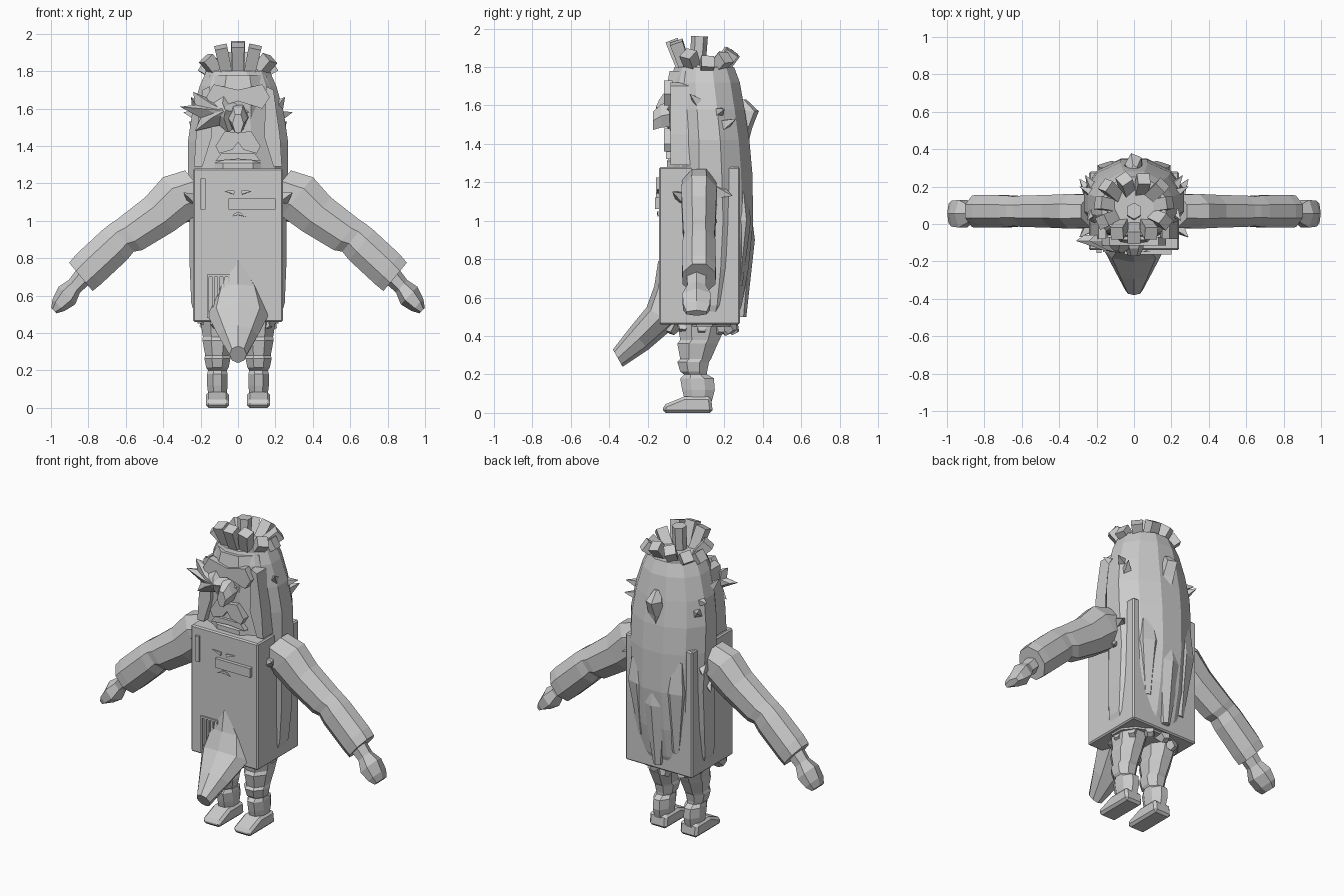
import bpy, bmesh, math, random
from mathutils import Vector as V

random.seed(4)
grey = bpy.data.materials.new("stone grey")
grey.diffuse_color = (0.6, 0.6, 0.6, 1)


def finish(name, bm, bevel=0):
    bmesh.ops.recalc_face_normals(bm, faces=bm.faces)
    me = bpy.data.meshes.new(name)
    bm.to_mesh(me)
    bm.free()
    me.materials.append(grey)
    ob = bpy.data.objects.new(name, me)
    bpy.context.collection.objects.link(ob)
    if bevel:
        m = ob.modifiers.new("bevel", "BEVEL")
        m.width, m.segments = bevel, 1
    return ob


def add_loft(bm, rings):
    loops = [[bm.verts.new(p) for p in r] for r in rings]
    n = len(loops[0])
    for a, b in zip(loops, loops[1:]):
        for i in range(n):
            j = (i + 1) % n
            bm.faces.new((a[i], a[j], b[j], b[i]))
    bm.faces.new(loops[0][::-1])
    bm.faces.new(loops[-1])


def ring(c, u, v, n=8, turn=0.5):
    c, u, v = V(c), V(u), V(v)
    return [c + u * math.cos(2 * math.pi * (i + turn) / n)
            + v * math.sin(2 * math.pi * (i + turn) / n) for i in range(n)]


def level(x, y0, y1, z, w, n=8, turn=0.5):
    """Horizontal ring spanning y0..y1 with half width w."""
    k = 1 / math.cos(math.pi / n) if turn else 1
    return ring((x, (y0 + y1) / 2, z), (w * k, 0, 0), (0, (y1 - y0) / 2 * k, 0), n, turn)


def add_box(bm, x0, x1, y0, y1, z0, z1):
    add_loft(bm, [[(x0, y0, z), (x1, y0, z), (x1, y1, z), (x0, y1, z)] for z in (z0, z1)])


def add_spike(bm, base, tip, r, n=4, end=0.05):
    """Tapered shard from base to tip; end is the tip radius as a share of r."""
    base, tip = V(base), V(tip)
    d = (tip - base).normalized()
    u = d.cross(V((0.2, 0.1, 1)) if abs(d.z) < 0.9 else V((0, 1, 0))).normalized()
    v = d.cross(u)
    add_loft(bm, [ring(base, u * r, v * r, n),
                  ring(tip, u * r * end, v * r * end, n)])


def mirror_x(pts, s):
    return [V((p[0] * s, p[1], p[2])) for p in pts]


# Cabinet torso
bm = bmesh.new()
add_box(bm, -0.24, 0.24, -0.14, 0.28, 0.46, 1.28)
finish("cabinet_body", bm, 0.008)

# Cabinet front fittings
bm = bmesh.new()
add_box(bm, -0.05, 0.2, -0.162, -0.13, 1.06, 1.12)
add_box(bm, -0.2, -0.173, -0.155, -0.13, 1.06, 1.225)
finish("front_plates", bm)
bm = bmesh.new()
for i in range(5):
    x = -0.165 + i * 0.028
    add_box(bm, x, x + 0.011, -0.15, -0.13, 0.48, 0.71)
add_box(bm, -0.165, -0.042, -0.15, -0.13, 0.70, 0.712)
add_box(bm, -0.165, -0.042, -0.15, -0.13, 0.48, 0.492)
finish("vent_grille", bm)
bm = bmesh.new()
for s in (-1, 1):
    add_spike(bm, (0.02 * s, -0.142, 1.15), (0.085 * s, -0.146, 1.165), 0.014)
    add_spike(bm, (0.0, -0.142, 1.04), (0.05 * s, -0.146, 1.02), 0.012)
finish("front_cracks", bm)

# Shaggy mantle wrapping the sides and back
bm = bmesh.new()
add_loft(bm, [level(0, y0, y1, z, w, 12) for z, w, y0, y1 in (
    (0.45, 0.215, -0.06, 0.25), (0.56, 0.25, -0.06, 0.29), (0.75, 0.258, -0.07, 0.325),
    (1.0, 0.258, -0.08, 0.35), (1.25, 0.268, -0.09, 0.345), (1.42, 0.268, -0.085, 0.33),
    (1.58, 0.245, -0.085, 0.305), (1.72, 0.205, -0.085, 0.28), (1.80, 0.17, -0.06, 0.25))])
finish("mantle", bm)

# Broad ragged locks down the back
bm = bmesh.new()
for x, z0, z1, y in ((-0.12, 1.2, 0.6, 0.30), (0.0, 1.1, 0.5, 0.32), (0.12, 1.15, 0.66, 0.30)):
    add_loft(bm, [level(x, y - 0.04, y + 0.01, z0, 0.06, 6),
                  level(x, y - 0.05, y + 0.032, (z0 + z1) / 2 + 0.1, 0.075, 6),
                  level(x, y - 0.06, y - 0.01, z1, 0.025, 6)])
finish("back_locks", bm)

# Face mask: lower collar, cheeks, brow
bm = bmesh.new()
add_loft(bm, [level(0, y0, 0.2, z, w, 8) for z, w, y0 in (
    (1.26, 0.195, -0.10), (1.31, 0.19, -0.10), (1.33, 0.17, -0.085),
    (1.5, 0.16, -0.08), (1.6, 0.17, -0.09), (1.70, 0.175, -0.10), (1.78, 0.15, -0.085))])
finish("face", bm)
bm = bmesh.new()
for s in (-1, 1):
    # brow slab, cheek lock, moustache half and lower lip
    for pts, y0, y1 in (
        (((0, 1.64), (0.0, 1.70), (0.13, 1.73), (0.17, 1.66), (0.13, 1.60)), -0.07, -0.115),
        (((0.15, 1.72), (0.19, 1.70), (0.225, 1.45), (0.235, 1.29), (0.19, 1.29), (0.14, 1.45)), 0.05, -0.08),
        (((0, 1.42), (0, 1.47), (0.07, 1.48), (0.12, 1.40), (0.10, 1.36), (0.03, 1.38)), -0.05, -0.115),
        (((0, 1.33), (0, 1.36), (0.09, 1.36), (0.12, 1.32)), -0.05, -0.105)):
        add_loft(bm, [[(x * s, y, z) for x, z in pts] for y in (y0, y1)])
finish("face_slabs", bm)

# Snout
bm = bmesh.new()
add_loft(bm, [ring((0, y, z), (w, 0, 0), (0, 0, h), 6, 0) for y, z, w, h in (
    (-0.06, 1.56, 0.06, 0.08), (-0.13, 1.545, 0.05, 0.07), (-0.172, 1.52, 0.03, 0.055))])
finish("snout", bm)

# Star shaped shard plate over one eye
bm = bmesh.new()
star = ((-0.31, 1.61), (-0.23, 1.62), (-0.24, 1.69), (-0.15, 1.65), (-0.07, 1.70), (-0.03, 1.64), (0.06, 1.58),
        (0.0, 1.53), (-0.05, 1.47), (-0.10, 1.51), (-0.23, 1.48), (-0.20, 1.55))
add_loft(bm, [[(cx + (x - cx) * k, y, 1.59 + (z - 1.59) * k) for x, z in star]
              for cx, k, y in ((-0.1, 0.8, -0.06), (-0.1, 1, -0.09), (-0.09, 0.35, -0.14), (-0.07, 0.05, -0.155))])
finish("eye_shards", bm)

# Crown of blocky tufts
bm = bmesh.new()
add_loft(bm, [level(0, -0.05, 0.23, 1.77, 0.16, 8), level(0, -0.03, 0.21, 1.81, 0.14, 8)])
for deg, r, z in ((270, 0.155, 1.94), (305, 0.16, 1.93), (338, 0.185, 1.87), (10, 0.195, 1.83),
                  (40, 0.20, 1.85), (72, 0.17, 1.88), (108, 0.17, 1.88), (140, 0.20, 1.85),
                  (170, 0.195, 1.83), (202, 0.185, 1.87), (235, 0.16, 1.93)):
    c, s = math.cos(math.radians(deg)), math.sin(math.radians(deg))
    add_spike(bm, (c * 0.10, 0.08 + s * 0.09, 1.77), (c * r, 0.08 + s * r, z), 0.042, 4, 1.15)
add_spike(bm, (0, 0.06, 1.78), (0, 0.07, 1.96), 0.04, 6, 1.1)
finish("crown_tufts", bm)

# Shards around the head, shoulders and back
bm = bmesh.new()
for s in (-1, 1):
    for b, t, r in (((0.21, 0.16, 1.56), (0.29, 0.20, 1.58), 0.04),
                    ((0.22, 0.20, 1.50), (0.26, 0.26, 1.53), 0.035),
                    ((0.22, 0.06, 1.62), (0.25, 0.02, 1.66), 0.03),
                    ((0.24, -0.02, 1.12), (0.29, -0.07, 1.15), 0.04),
                    ((0.24, 0.17, 1.15), (0.29, 0.24, 1.13), 0.045),
                    ((0.24, 0.12, 1.03), (0.29, 0.16, 0.99), 0.035)):
        add_spike(bm, mirror_x([b], s)[0], mirror_x([t], s)[0], r)
add_loft(bm, [level(0, 0.26, 0.31, 1.36, 0.015, 5), level(0, 0.24, 0.335, 1.48, 0.045, 5),
              level(0, 0.27, 0.37, 1.57, 0.04, 5), level(0, 0.25, 0.31, 1.63, 0.015, 5)])
finish("shards", bm)

# Torn fringe under the cabinet
bm = bmesh.new()
for i in range(11):
    a = 2 * math.pi * i / 11
    x, y = 0.16 * math.cos(a), 0.08 + 0.15 * math.sin(a)
    add_spike(bm, (x, y, 0.47), (x * 1.2, 0.08 + (y - 0.08) * 1.2, 0.425 + random.uniform(-0.015, 0.015)), 0.05, 4, 0.5)
finish("torn_fringe", bm)

# Drooping front horn with a blunt end
bm = bmesh.new()
add_loft(bm, [ring(c, (w, 0, 0), d, 8, 0) for c, w, d in (
    ((0, -0.11, 0.78), 0.015, (0, 0.035, -0.01)), ((0, -0.09, 0.63), 0.125, (0, 0.075, -0.03)),
    ((0, -0.13, 0.5), 0.165, (0, 0.075, -0.05)), ((0, -0.245, 0.385), 0.105, (0, 0.05, -0.055)),
    ((0, -0.355, 0.285), 0.046, (0, 0.025, -0.045)))])
finish("front_horn", bm)

for s, side in ((-1, "left"), (1, "right")):
    # Arm in bulky segments
    bm = bmesh.new()
    rings = []
    for x, z, h, w in ((0.2, 1.17, 0.14, 0.095), (0.315, 1.13, 0.145, 0.10), (0.42, 1.035, 0.128, 0.095),
                       (0.58, 0.925, 0.115, 0.09), (0.62, 0.91, 0.105, 0.085), (0.66, 0.87, 0.112, 0.092),
                       (0.80, 0.74, 0.112, 0.095), (0.84, 0.70, 0.106, 0.092)):
        rings.append(mirror_x(ring((x, 0.068, z), V((0.64, 0, 0.77)) * h, (0, w, 0)), s))
    add_loft(bm, rings)
    finish(side + "_arm", bm)
    # Wrist and mitten hand
    bm = bmesh.new()
    add_loft(bm, [mirror_x(ring((x, 0.055, z), V((0.68, 0, 0.73)) * h, (0, w, 0), 6, 0), s)
                  for x, z, h, w in ((0.81, 0.72, 0.055, 0.06), (0.875, 0.65, 0.045, 0.055),
                                     (0.915, 0.60, 0.065, 0.085), (0.96, 0.55, 0.045, 0.08),
                                     (0.985, 0.52, 0.02, 0.06))])
    finish(side + "_hand", bm)
    # Leg with knee and shin bulges
    bm = bmesh.new()
    add_loft(bm, [level(0.11 * s, y0, y1, z, w) for z, w, y0, y1 in (
        (0.05, 0.05, -0.01, 0.13), (0.08, 0.05, -0.01, 0.14), (0.12, 0.055, -0.02, 0.15),
        (0.18, 0.055, -0.03, 0.145), (0.20, 0.05, -0.01, 0.11), (0.215, 0.06, -0.03, 0.11),
        (0.265, 0.07, -0.045, 0.12), (0.28, 0.065, -0.03, 0.13), (0.36, 0.08, -0.045, 0.165),
        (0.38, 0.078, -0.03, 0.175), (0.49, 0.095, -0.05, 0.22))])
    finish(side + "_leg", bm)
    # Boot with a low toe
    bm = bmesh.new()
    prof = ((-0.12, 0.0), (-0.12, 0.04), (-0.07, 0.06), (-0.01, 0.085), (0.13, 0.085), (0.14, 0.0))
    add_loft(bm, [[(0.11 * s + dx, y, z) for y, z in prof] for dx in (-0.062, 0.062)])
    finish(side + "_boot", bm, 0.015)
